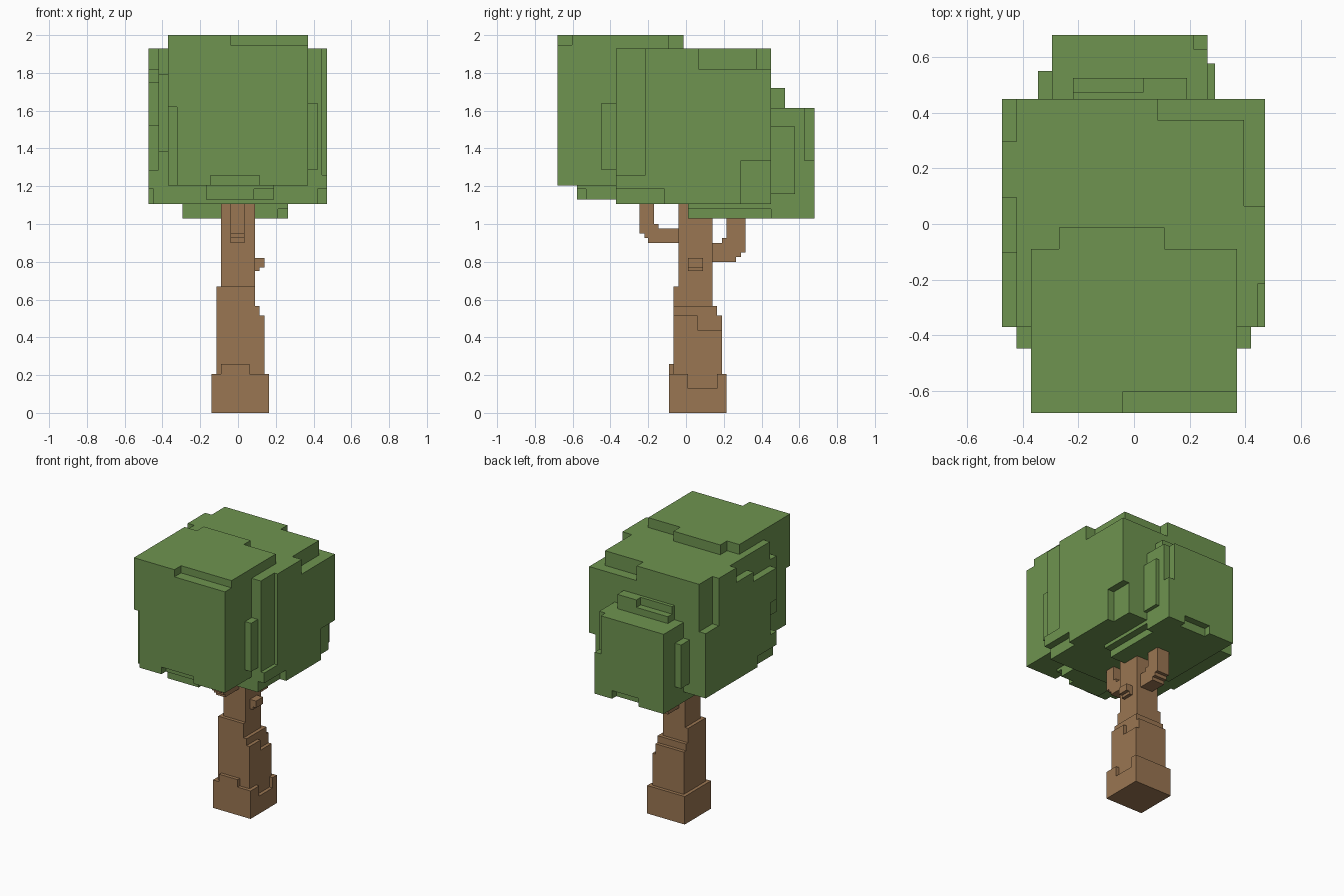
import bpy, bmesh, math


def material(name, rgb):
    m = bpy.data.materials.new(name)
    m.diffuse_color = (*rgb, 1)
    return m


LEAF = material("leaf green", (0.156, 0.296, 0.080))
BARK = material("bark brown", (0.323, 0.181, 0.084))


def blocky(name, mat, adds, cuts=()):
    """One clean solid: union of boxes (x0,x1,y0,y1,z0,z1) minus cut boxes."""
    boxes = list(adds) + list(cuts)
    ax = [sorted({v for b in boxes for v in b[2 * k:2 * k + 2]}) for k in range(3)]

    def inside(p, b):
        return all(b[2 * k] < p[k] < b[2 * k + 1] for k in range(3))

    solid = set()
    for i in range(len(ax[0]) - 1):
        for j in range(len(ax[1]) - 1):
            for k in range(len(ax[2]) - 1):
                p = [(ax[d][n] + ax[d][n + 1]) / 2 for d, n in enumerate((i, j, k))]
                if any(inside(p, b) for b in adds) and not any(inside(p, b) for b in cuts):
                    solid.add((i, j, k))
    bm = bmesh.new()
    verts = {}

    def vert(c):
        if c not in verts:
            verts[c] = bm.verts.new([ax[d][c[d]] for d in range(3)])
        return verts[c]

    for cell in solid:
        for d in range(3):
            u, w = (d + 1) % 3, (d + 2) % 3
            for side in (0, 1):
                near = list(cell)
                near[d] += 2 * side - 1
                if tuple(near) in solid:
                    continue
                ring = []
                for a, b in ((0, 0), (1, 0), (1, 1), (0, 1)):
                    c = list(cell)
                    c[d] += side
                    c[u] += a
                    c[w] += b
                    ring.append(vert(tuple(c)))
                bm.faces.new(ring if side else ring[::-1])
    bmesh.ops.dissolve_limit(bm, angle_limit=math.radians(1), verts=bm.verts[:], edges=bm.edges[:])
    me = bpy.data.meshes.new(name)
    bm.to_mesh(me)
    bm.free()
    me.materials.append(mat)
    ob = bpy.data.objects.new(name, me)
    bpy.context.collection.objects.link(ob)
    return ob


# Trunk: stepped layers narrowing upward
blocky("trunk", BARK, [
    (-.14, .165, -.09, .215, 0, .205),       # foot
    (-.09, .06, -.09, -.065, .205, .26),     # raised bark at front
    (-.115, .14, -.065, .19, .205, .44),     # middle
    (.115, .14, -.065, .06, .44, .515),
    (-.115, .115, -.065, .19, .44, .515),
    (-.115, .115, -.065, .165, .515, .565),
    (-.115, .09, -.065, .14, .565, .67),
    (-.09, .09, -.04, .14, .67, 1.11),       # top
], [
    (.14, .165, .01, .165, .13, .205),       # bark notch
    (.115, .14, .165, .19, .44, .515),
])

# Branches
blocky("front_branch", BARK, [
    (-.04, .035, -.20, -.04, .90, .975),
    (-.04, .035, -.22, -.145, .925, 1.0),
    (-.04, .035, -.245, -.17, .95, 1.11),
])
blocky("back_branch", BARK, [
    (-.04, .06, .14, .265, .80, .90),
    (-.04, .06, .19, .29, .825, .925),
    (-.04, .06, .215, .315, .85, 1.035),
])
blocky("side_twig", BARK, [
    (.09, .115, .01, .09, .75, .82),
    (.115, .14, .01, .09, .77, .82),
])

# Middle leaf block
blocky("middle_leaves", LEAF, [
    (-.475, .472, -.37, .45, 1.105, 1.928),
    (.37, .42, -.447, -.37, 1.285, 1.64),    # right front patch
    (-.422, -.37, -.447, -.37, 1.385, 1.795),  # left front patch
], [
    (.445, .472, -.37, -.215, 1.26, 1.928),
    (.42, .472, -.37, -.115, 1.105, 1.185),
    (.42, .472, .29, .45, 1.105, 1.335),
    (.395, .472, .065, .45, 1.82, 1.928),
    (.085, .472, .375, .45, 1.82, 1.928),
    (-.475, -.422, .297, .45, 1.58, 1.928),
    (-.475, -.422, -.105, .095, 1.82, 1.928),
    (-.475, -.422, -.37, -.105, 1.75, 1.928),
    (-.475, -.422, -.37, -.30, 1.285, 1.52),
    (-.475, -.448, -.37, -.15, 1.105, 1.185),
])

# Front leaf block with its cap over the middle block
blocky("front_leaves", LEAF, [
    (-.37, .37, -.68, -.37, 1.205, 2.0),
    (-.37, .37, -.37, -.09, 1.928, 2.0),
    (-.27, .11, -.09, -.012, 1.928, 2.0),
    (-.17, .19, -.577, -.37, 1.13, 1.205),   # hanging patch
], [
    (-.04, .37, -.68, -.603, 1.947, 2.0),
    (-.37, -.322, -.68, -.63, 1.205, 1.62),
    (-.145, .115, -.68, -.63, 1.205, 1.257),
    (.085, .19, -.577, -.53, 1.13, 1.185),
])

# Back leaf block with its slab under the middle block
blocky("back_leaves", LEAF, [
    (-.295, .265, .45, .68, 1.03, 1.615),
    (-.295, .265, .01, .45, 1.03, 1.105),
    (.265, .292, .45, .577, 1.16, 1.515),    # right patch
    (-.345, -.295, .45, .55, 1.18, 1.50),    # left patch
    (-.22, .19, .45, .525, 1.615, 1.72),     # top patch
], [
    (-.22, .035, .475, .525, 1.665, 1.72),
    (.215, .265, .627, .68, 1.335, 1.615),
    (.212, .265, .01, .45, 1.03, 1.08),
    (-.09, .125, .63, .68, 1.03, 1.09),
])
